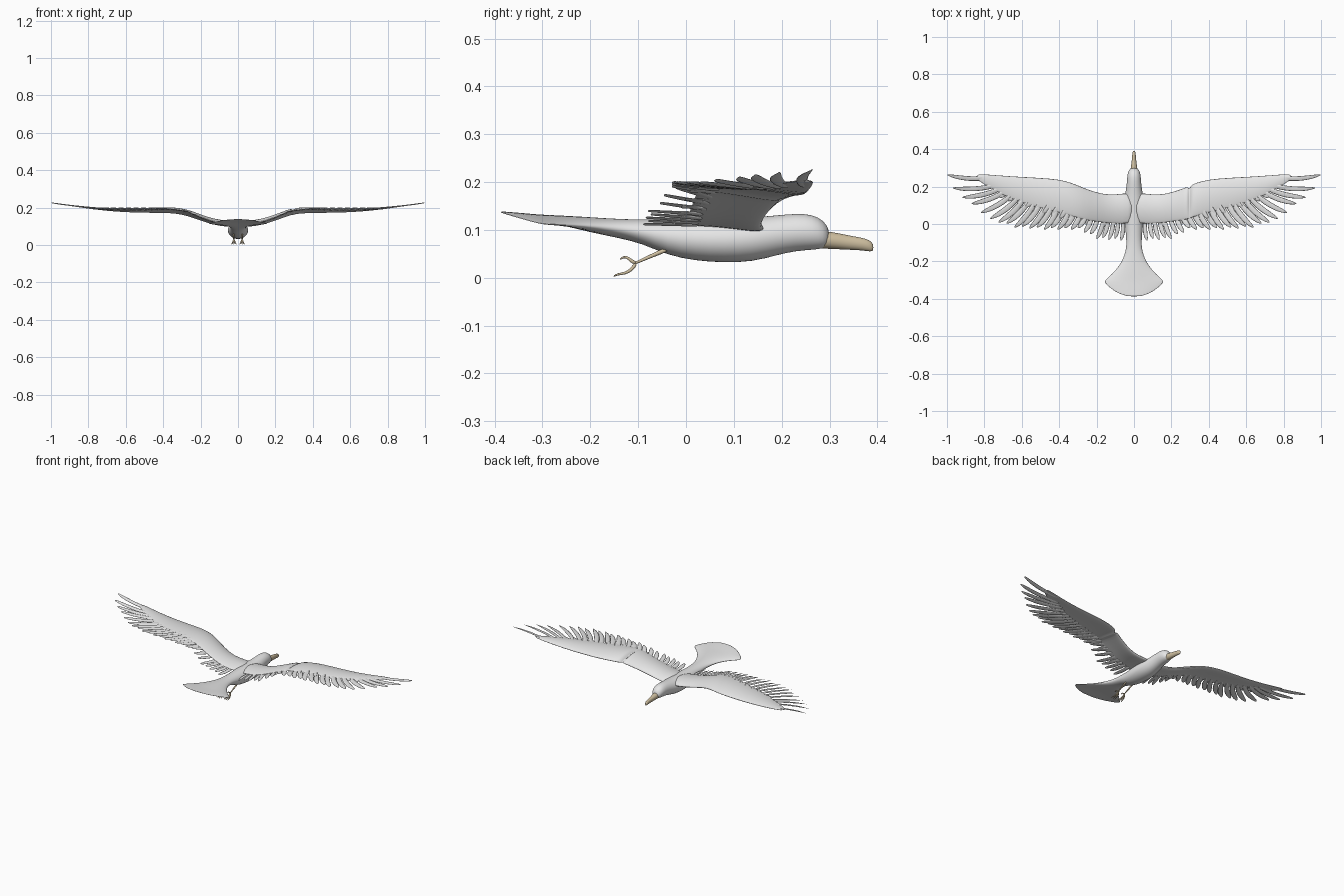
import bpy, bmesh, math
from mathutils import Vector

cube = bpy.data.objects.get("Cube")
if cube:
    bpy.data.objects.remove(cube)


def material(name, rgb):
    m = bpy.data.materials.new(name)
    m.use_nodes = True
    m.diffuse_color = (*rgb, 1)
    m.node_tree.nodes["Principled BSDF"].inputs["Base Color"].default_value = (*rgb, 1)
    return m


plumage = material("pale plumage", (0.8, 0.8, 0.8))
horn = material("tan horn", (0.62, 0.52, 0.35))


def loft(name, rings, mat, levels=1):
    """Skin a list of equal closed rings, cap the ends and smooth."""
    bm = bmesh.new()
    rows = [[bm.verts.new(p) for p in ring] for ring in rings]
    n = len(rows[0])
    for a, b in zip(rows, rows[1:]):
        for i in range(n):
            j = (i + 1) % n
            bm.faces.new((a[i], a[j], b[j], b[i]))
    bm.faces.new(rows[0])
    bm.faces.new(rows[-1])
    bmesh.ops.recalc_face_normals(bm, faces=bm.faces)
    for f in bm.faces:
        f.smooth = True
    mesh = bpy.data.meshes.new(name)
    bm.to_mesh(mesh)
    bm.free()
    mesh.materials.append(mat)
    ob = bpy.data.objects.new(name, mesh)
    bpy.context.collection.objects.link(ob)
    if levels:
        sub = ob.modifiers.new("smooth", "SUBSURF")
        sub.levels = sub.render_levels = levels
    return ob


def oval(y, half, top, bottom, droop=0, n=20):
    """Cross-section across the body; droop lowers its outer edges."""
    pts = []
    for i in range(n):
        a = math.tau * i / n
        c, s = math.cos(a), math.sin(a)
        z = (top + bottom) / 2 + (top - bottom) / 2 * s - droop * c * c
        pts.append((half * c, y, z))
    return pts


# Body with fanned tail: y, half width, top, bottom, edge droop
body = [(-.388, .03, .139, .136, 0), (-.372, .085, .138, .132, .003),
        (-.345, .125, .136, .128, .008), (-.31, .168, .133, .122, .014),
        (-.29, .145, .132, .118, .014), (-.25, .1, .130, .108, .008),
        (-.2, .064, .127, .095, .003), (-.14, .042, .123, .083, 0),
        (-.09, .041, .122, .071, 0), (-.04, .045, .123, .047, 0),
        (.02, .052, .125, .035, 0), (.08, .056, .126, .031, 0),
        (.14, .052, .127, .033, 0), (.19, .042, .131, .047, 0),
        (.23, .038, .135, .056, 0), (.265, .036, .133, .058, 0),
        (.287, .029, .120, .061, 0), (.3, .016, .103, .066, 0)]
loft("body_and_tail", [oval(*r) for r in body], plumage)

# Beak with a hooked tip
beak = [(.27, .023, .100, .060), (.30, .018, .098, .060), (.34, .012, .089, .058),
        (.37, .010, .084, .057), (.385, .008, .079, .054), (.392, .004, .070, .056)]
loft("beak", [oval(*r, n=12) for r in beak], horn)

# Wing stations: x, leading y, trailing y, leading z, trailing z, thickness
wing = [(0, .17, 0, .10, .11, .03), (.06, .165, 0, .103, .112, .03),
        (.13, .157, 0, .112, .125, .028), (.2, .17, .01, .135, .15, .028),
        (.27, .195, .02, .16, .18, .026), (.33, .222, .04, .172, .192, .024),
        (.4, .242, .06, .175, .194, .022), (.52, .25, .085, .175, .19, .019),
        (.65, .256, .13, .18, .19, .015), (.75, .263, .18, .19, .195, .011),
        (.85, .27, .24, .203, .203, .005)]

# Feather guides: root x, root y, tip x, tip y, tip z, half width, count to next
guides = [(.06, .03, .07, -.09, .112, .015, 4), (.16, .04, .2, -.08, .14, .016, 3),
          (.25, .06, .3, -.03, .19, .018, 5), (.4, .1, .48, -.03, .2, .019, 4),
          (.52, .13, .64, -.02, .2, .019, 3), (.6, .16, .77, .02, .2, .019, 2),
          (.66, .19, .87, .1, .21, .018, 2), (.7, .215, .97, .185, .22, .017, 1),
          (.74, .25, 1.0, .263, .226, .016, 1)]


def mix(a, b, t):
    return [p + (q - p) * t for p, q in zip(a, b)]


def wing_height(x, y):
    """Height of the wing's middle surface."""
    for a, b in zip(wing, wing[1:]):
        if a[0] <= x <= b[0]:
            _, lead, trail, z0, z1, _ = mix(a, b, (x - a[0]) / (b[0] - a[0]))
            t = (lead - y) / (lead - trail)
            return z0 + (z1 - z0) * min(max(t, 0), 1)


def airfoil(side, x, lead, trail, z0, z1, thick):
    pts = []
    for i in range(14):
        a = math.tau * i / 14
        t = (1 - math.cos(a)) / 2
        fat = thick * .5 * math.sin(a) * (1.25 - .7 * t)
        camber = thick * .35 * math.sin(math.pi * t)
        pts.append((side * x, lead + (trail - lead) * t,
                    z0 + (z1 - z0) * t + fat + camber))
    return pts


def feather(name, side, root, tip, half):
    """Thin curved blade with a rounded, tapering end."""
    root, tip = Vector(root), Vector(tip)
    along = tip - root
    across = Vector((-along.y, along.x, 0)).normalized()
    rings = []
    for t, w in ((0, .6), (.25, .9), (.55, 1), (.8, .85), (.93, .5), (1, .12)):
        c = root + along * t + across * (-.06 * along.length * math.sin(math.pi * t))
        ring = []
        for u, v in ((-1, 0), (-.4, .9), (.4, 1), (1, 0), (.4, -.6), (-.4, -.6)):
            p = c + across * (half * w * u) + Vector((0, 0, .005 * v * (1.1 - t) + .003 * u))
            ring.append((side * p.x, p.y, p.z))
        rings.append(ring)
    loft(name, rings, plumage)


def tube(name, path, radius):
    """Tapered round limb along a path."""
    pts = [Vector(p) for p in path]
    rings = []
    for i, p in enumerate(pts):
        d = (pts[min(i + 1, len(pts) - 1)] - pts[max(i - 1, 0)]).normalized()
        u = d.cross(Vector((1, 0, 0))).normalized()
        v = d.cross(u)
        r = radius * (1 - .6 * i / (len(pts) - 1))
        rings.append([p + (u * math.cos(a) + v * math.sin(a)) * r
                      for a in (math.tau * k / 8 for k in range(8))])
    loft(name, rings, horn)


for side, label in ((1, "left"), (-1, "right")):
    stations = list(wing)
    if side == 1:
        # Narrow crease at the wrist of this wing
        stations[5:5] = [(.288, .203, .025, .165, .185, .025),
                         (.296, .186, .028, .161, .184, .008),
                         (.304, .211, .03, .168, .187, .025)]
    loft(label + "_wing", [airfoil(side, *s) for s in stations], plumage)

    # Flight feathers
    number = 0
    for a, b in zip(guides, guides[1:] + guides[-1:]):
        for k in range(a[6]):
            rx, ry, tx, ty, tz, half, _ = mix(a, b, k / a[6])
            ty += .008 * (number % 2)
            feather(f"{label}_feather_{number}", side,
                    (rx, ry, wing_height(rx, ry)), (tx, ty, tz), half)
            number += 1

    # Small covert feathers over the flight feather roots
    for k in range(14):
        x = .1 + .042 * k
        y = .035 + .16 * (k / 13) ** 1.5
        z = wing_height(x, y) + .004
        feather(f"{label}_covert_{k}", side, (x, y + .02, z),
                (x + .02 + .004 * k, y - .055, z + .003), .017)

    # Trailing leg and curled toes
    x = side * .022
    tube(label + "_leg", [(x, -.03, .064), (x, -.06, .051), (x, -.09, .038),
                          (x, -.112, .028)], .006)
    for k in (-1, 0, 1):
        tube(f"{label}_toe_{k + 2}", [(x, -.104, .031), (x + .005 * k, -.114, .016),
             (x + .009 * k, -.128, .009), (x + .011 * k, -.142, .008),
             (x + .012 * k, -.152, .003)], .0045)
    tube(label + "_hind_toe", [(x, -.104, .03), (x, -.116, .036), (x, -.122, .043),
                               (x, -.132, .044), (x, -.138, .038)], .0045)
